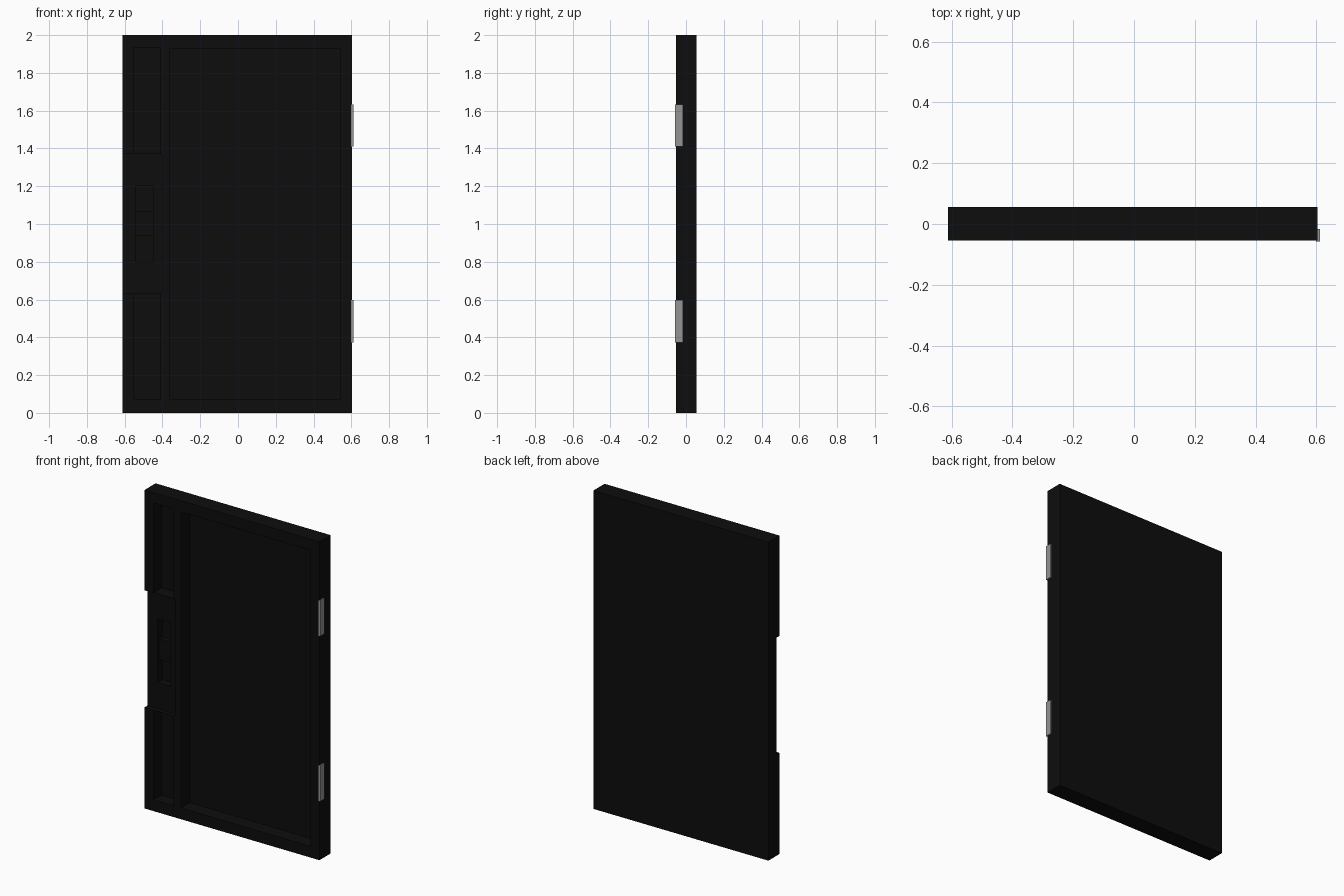
import bpy
import bmesh
from mathutils import Vector

default = bpy.data.objects.get("Cube")
if default:
    bpy.data.objects.remove(default, do_unlink=True)


def material(name, value, roughness):
    mat = bpy.data.materials.new(name)
    mat.use_nodes = True
    colour = (value, value, value, 1)
    mat.diffuse_color = colour
    bsdf = mat.node_tree.nodes["Principled BSDF"]
    bsdf.inputs["Base Color"].default_value = colour
    bsdf.inputs["Roughness"].default_value = roughness
    return mat


black = material("black paint", 0.004, 0.6)
steel = material("grey steel", 0.3, 0.5)


def box(name, x, y, z, mat):
    """Box spanning the given (low, high) range on each axis."""
    low, high = (Vector(corner) for corner in zip(x, y, z))
    bm = bmesh.new()
    bmesh.ops.create_cube(bm, size=1)
    bmesh.ops.scale(bm, vec=high - low, verts=bm.verts)
    bmesh.ops.translate(bm, vec=(low + high) / 2, verts=bm.verts)
    mesh = bpy.data.meshes.new(name)
    bm.to_mesh(mesh)
    bm.free()
    obj = bpy.data.objects.new(name, mesh)
    bpy.context.collection.objects.link(obj)
    mesh.materials.append(mat)
    return obj


def cut(target, x, depth, z):
    """Sink a rectangular pocket into the front of the target."""
    cutter = box("cutter", x, (FRONT - 0.1, FRONT + depth), z, black)
    mod = target.modifiers.new("pocket", "BOOLEAN")
    mod.operation = "DIFFERENCE"
    mod.solver = "EXACT"
    mod.object = cutter
    bpy.context.view_layer.objects.active = target
    bpy.ops.object.modifier_apply(modifier=mod.name)
    bpy.data.objects.remove(cutter, do_unlink=True)


FRONT, BACK = -0.054, 0.056

# Door slab with its hollow front
door = box("door_panel", (-0.612, 0.604), (FRONT, BACK), (0, 2), black)
cut(door, (-0.36, 0.54), 0.09, (0.07, 1.93))

# Shallow grip notch in the free edge
cut(door, (-0.7, -0.4), 0.028, (0.635, 1.37))

# Upper and lower pockets beside the grip
for z in ((1.372, 1.935), (0.07, 0.633)):
    cut(door, (-0.55, -0.41), 0.08, z)

# Latch pocket and the block inside it
cut(door, (-0.54, -0.45), 0.075, (0.8, 1.2))
box("latch_block", (-0.54, -0.45), (-0.012, 0.022), (0.94, 1.07), black)

# Hinge plates on the other edge
for name, z in (("lower_hinge", (0.372, 0.597)), ("upper_hinge", (1.41, 1.633))):
    box(name, (0.598, 0.612), (-0.057, -0.016), z, steel)
